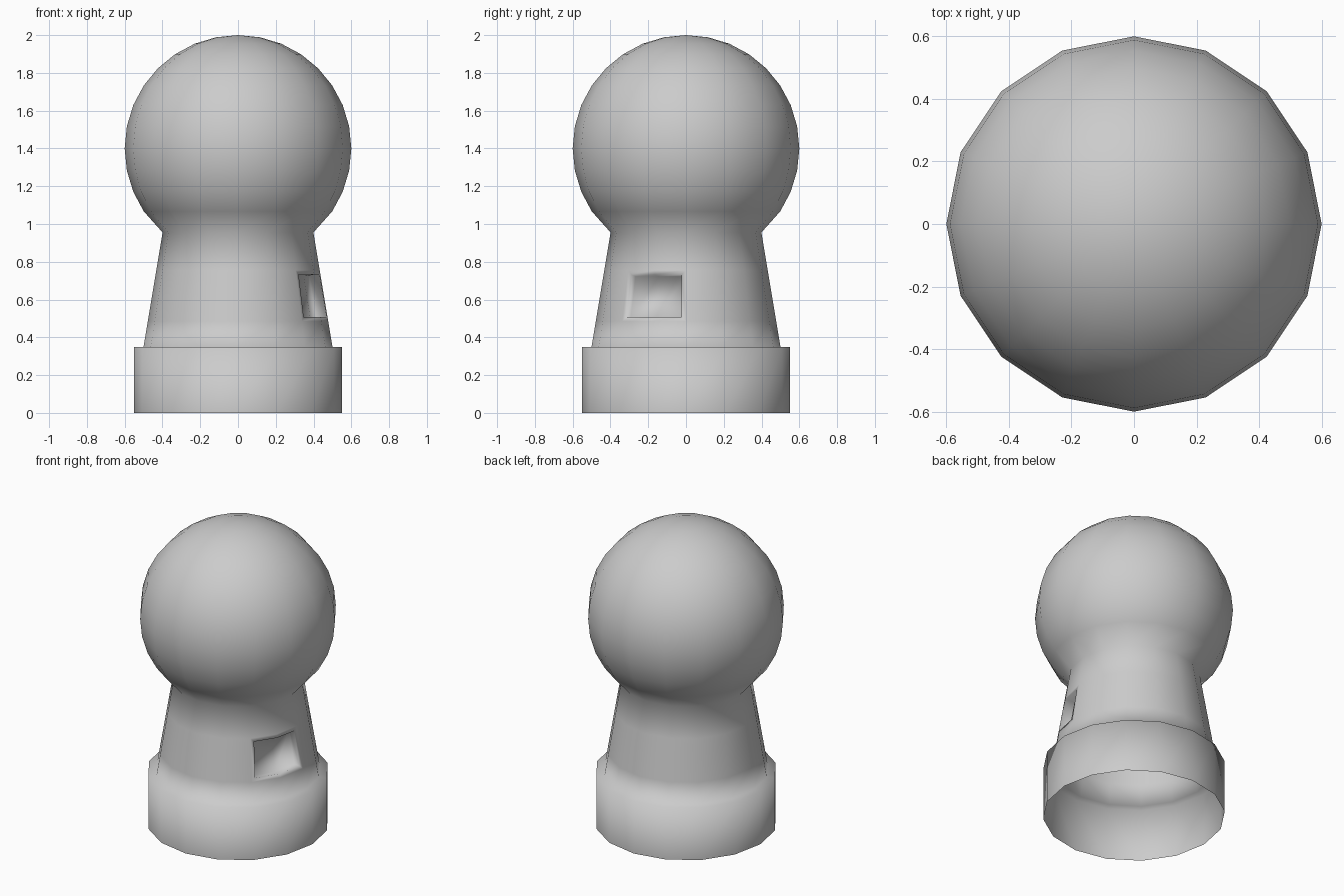
import bpy, bmesh
from math import sin, cos, pi, radians

if "Cube" in bpy.data.objects:
    bpy.data.objects.remove(bpy.data.objects["Cube"])

SIDES = 16


def body_radius(z):
    # tapered body: 0.50 at the base collar, 0.40 at the neck
    return 0.5 - (z - 0.35) / 6


# Profile from the open foot up to the ball (radius, height)
profile = [(0.55, 0.0), (0.55, 0.35)]
profile += [(body_radius(z), z) for z in (0.35, 0.485, 0.755, 0.955)]
BAND = 3  # profile segment holding the window
for k in range(-3, 8):
    a = k * pi / 16
    profile.append((0.6 * cos(a), 1.4 + 0.6 * sin(a)))

bm = bmesh.new()
rings = [[bm.verts.new((r * cos(2 * pi * i / SIDES), r * sin(2 * pi * i / SIDES), z))
          for i in range(SIDES)] for r, z in profile]

# Skin between rings, remembering the two faces for the window
window = []
for j in range(len(rings) - 1):
    for i in range(SIDES):
        n = (i + 1) % SIDES
        f = bm.faces.new((rings[j][i], rings[j][n], rings[j + 1][n], rings[j + 1][i]))
        if j == BAND and i >= SIDES - 2:
            window.append(f)

# Crown of the ball
top = bm.verts.new((0, 0, 2))
for i in range(SIDES):
    bm.faces.new((rings[-1][i], rings[-1][(i + 1) % SIDES], top))
bm.normal_update()

# Recessed window on the right-hand front side
bmesh.ops.inset_region(bm, faces=window, thickness=0.023, use_even_offset=True)
bm.normal_update()
direction = sum((f.normal for f in window), window[0].normal * 0).normalized()
res = bmesh.ops.extrude_face_region(bm, geom=window)
moved = [g for g in res["geom"] if isinstance(g, bmesh.types.BMVert)]
bmesh.ops.translate(bm, verts=moved, vec=direction * -0.06)
old = [f for f in window if f.is_valid]
if old:
    bmesh.ops.delete(bm, geom=old, context='FACES')
bm.normal_update()

for f in bm.faces:
    f.smooth = True

mesh = bpy.data.meshes.new("round_headed_piece")
bm.to_mesh(mesh)
bm.free()
obj = bpy.data.objects.new("round_headed_piece", mesh)
bpy.context.collection.objects.link(obj)
